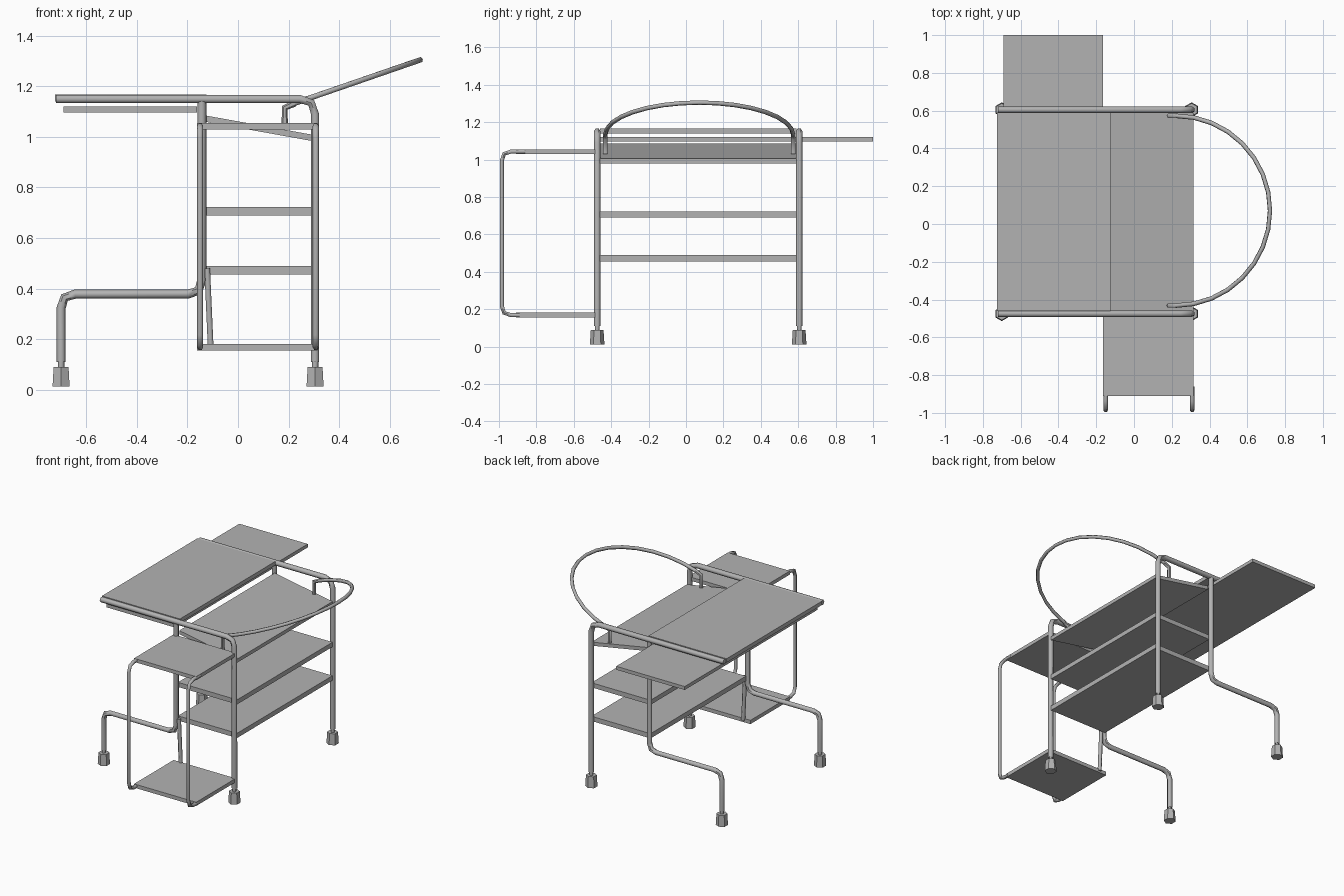
import bpy
import math
from mathutils import Vector

cube = bpy.data.objects.get("Cube")
if cube:
    bpy.data.objects.remove(cube, do_unlink=True)


def make_material(name, value):
    mat = bpy.data.materials.new(name)
    mat.use_nodes = True
    colour = (value, value, value, 1)
    mat.diffuse_color = colour
    mat.node_tree.nodes["Principled BSDF"].inputs["Base Color"].default_value = colour
    return mat


GREY = make_material("light grey", 0.45)

FRONT, BACK = -0.475, 0.605      # planes of the two side frames
MID = (FRONT + BACK) / 2
INNER, OUTER, FOOT = -0.143, 0.305, -0.70   # leg positions along x


def finish(obj, name, smooth=False):
    obj.name = name
    obj.data.name = name
    obj.data.materials.append(GREY)
    if smooth:
        bpy.ops.object.select_all(action="DESELECT")
        obj.select_set(True)
        bpy.context.view_layer.objects.active = obj
        bpy.ops.object.shade_smooth_by_angle(angle=math.radians(61))
    return obj


def board(name, x, y, z):
    """Flat panel given by its extents."""
    bpy.ops.mesh.primitive_cube_add(size=1)
    obj = bpy.context.object
    for v in obj.data.vertices:
        v.co = [lo if c < 0 else hi for c, (lo, hi) in zip(v.co, (x, y, z))]
    return finish(obj, name)


def tube(name, points, radius, bend=0.0):
    """Six-sided tube along a path, with chamfered two-step bends."""
    pts = [Vector(p) for p in points]
    path = [pts[0]]
    for before, here, after in zip(pts, pts[1:], pts[2:]):
        if bend:
            a = here + (before - here).normalized() * bend
            b = here + (after - here).normalized() * bend
            path += [a, (a + b) / 4 + here / 2, b]
        else:
            path.append(here)
    path.append(pts[-1])
    curve = bpy.data.curves.new(name, "CURVE")
    curve.dimensions = "3D"
    curve.bevel_depth = radius
    curve.bevel_resolution = 1
    curve.use_fill_caps = True
    spline = curve.splines.new("POLY")
    spline.points.add(len(path) - 1)
    for p, co in zip(spline.points, path):
        p.co = (*co, 1)
    obj = bpy.data.objects.new(name, curve)
    bpy.context.collection.objects.link(obj)
    bpy.ops.object.select_all(action="DESELECT")
    obj.select_set(True)
    bpy.context.view_layer.objects.active = obj
    bpy.ops.object.convert(target="MESH")
    return finish(bpy.context.object, name, True)


def caster(name, x, y):
    """Tapered foot with a short stem."""
    bpy.ops.mesh.primitive_cone_add(vertices=6, radius1=0.039, radius2=0.034,
                                    depth=0.078, location=(x, y, 0.051))
    finish(bpy.context.object, name)
    tube(name + "_stem", [(x, y, 0.085), (x, y, 0.125)], 0.013)


# Two bent-tube side frames, each with an outer leg, a cranked leg and casters
for side, y in (("front", FRONT), ("back", BACK)):
    tube(side + "_rail_and_leg",
         [(-0.72, y, 1.15), (0.305, y, 1.15), (OUTER, y, 0.11)], 0.018, 0.06)
    tube(side + "_cranked_leg",
         [(INNER, y, 1.14), (INNER, y, 0.378), (FOOT, y, 0.378), (FOOT, y, 0.11)],
         0.018, 0.055)
    caster(side + "_outer_caster", OUTER, y)
    caster(side + "_cranked_caster", FOOT, y)

# Table top, sliding board and shelves between the frames
span = (FRONT + 0.015, BACK - 0.015)
board("table_top", (-0.725, -0.125), span, (1.14, 1.167))
board("sliding_board", (-0.69, -0.163), (span[0], 1.0), (1.097, 1.121))
board("middle_shelf", (-0.14, 0.315), span, (0.69, 0.722))
board("lower_shelf", (-0.14, 0.315), span, (0.456, 0.489))

# Sloping tray
tray = board("sloping_tray", (-0.13, 0.315), span, (0.98, 1.005))
for v in tray.data.vertices:
    if v.co.x < 0:
        v.co.z += 0.08

# Front rack: two shelves held by a bent tube at each side
board("rack_top_shelf", (-0.163, 0.315), (-0.91, FRONT), (1.03, 1.055))
board("rack_bottom_shelf", (-0.163, 0.315), (-0.91, FRONT), (0.155, 0.181))
for side, x in (("right", -0.15), ("left", 0.308)):
    tube(side + "_rack_tube",
         [(x, -0.86, 1.043), (x, -0.985, 1.043), (x, -0.985, 0.168), (x, -0.89, 0.168)],
         0.0125, 0.05)
tube("rack_strut", [(-0.122, FRONT, 0.48), (-0.108, FRONT, 0.168)], 0.013)

# Curved push handle, rising away from two small posts
ends = (-0.432, 0.573)
centre = sum(ends) / 2
half = (ends[1] - ends[0]) / 2
arc = []
for i in range(17):
    a = math.pi * (i / 16 - 0.5)
    x = 0.22 + 0.5 * math.cos(a)
    arc.append((x, centre + half * math.sin(a), 1.125 + (x - 0.2) * 0.345))
tube("push_handle", arc, 0.012)
for side, y in zip(("front", "back"), ends):
    tube(side + "_handle_post", [(0.185, y, 1.03), (0.185, y, 1.115), (0.225, y, 1.133)],
         0.013)
